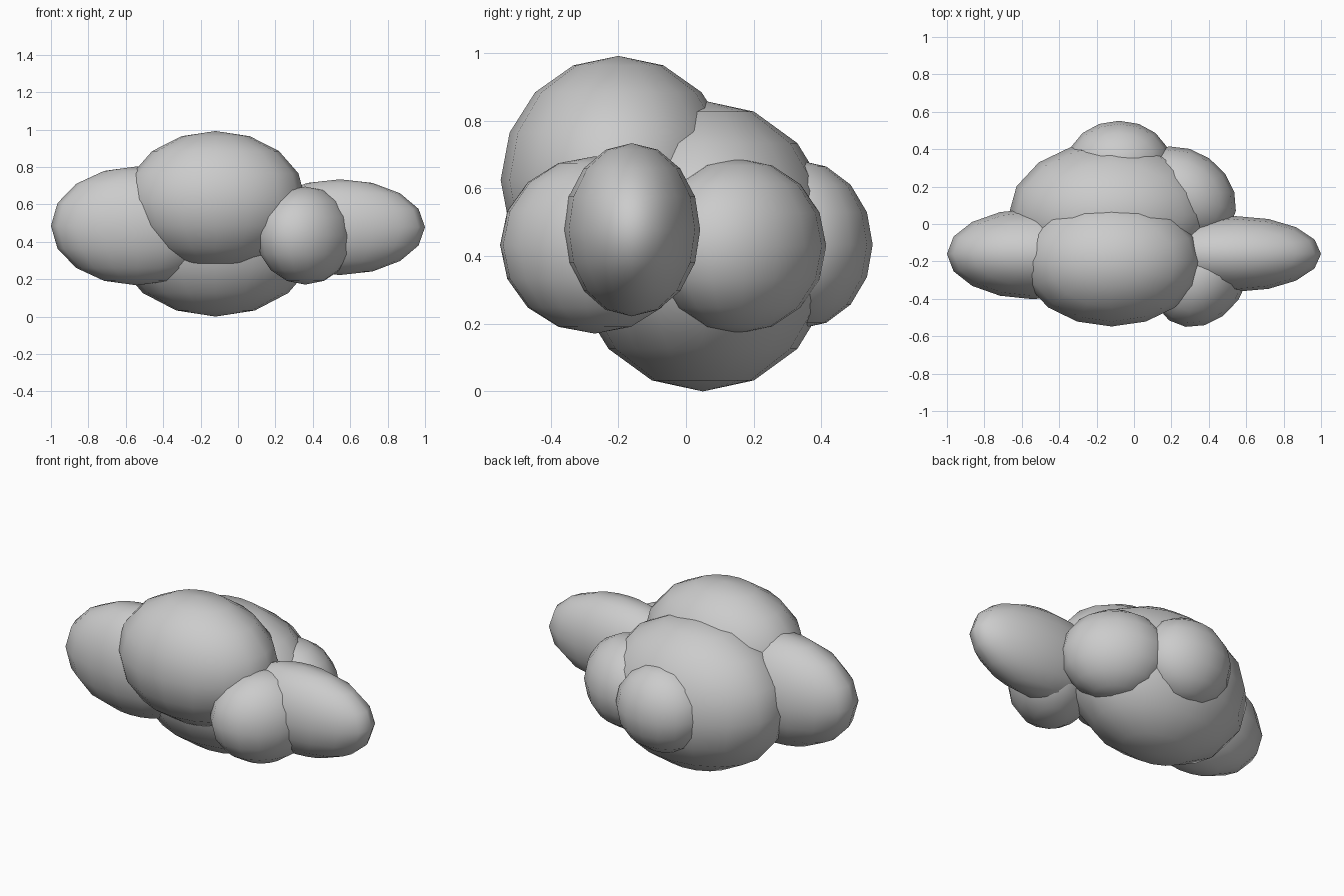
import bpy
import math

cube = bpy.data.objects.get("Cube")
if cube:
    bpy.data.objects.remove(cube, do_unlink=True)

# Single soft grey for the whole cloud
grey = bpy.data.materials.new("cloud_grey")
grey.use_nodes = True
colour = (0.6, 0.6, 0.6, 1)
grey.diffuse_color = colour
grey.node_tree.nodes["Principled BSDF"].inputs["Base Color"].default_value = colour


def puff(name, centre, radii, turn=0):
    """A stretched, smooth low-poly ball, turned about the vertical axis."""
    bpy.ops.mesh.primitive_uv_sphere_add(
        segments=16, ring_count=8, radius=1, location=centre,
        rotation=(0, 0, math.radians(turn)))
    ob = bpy.context.object
    ob.name = name
    ob.scale = radii
    ob.data.materials.append(grey)
    bpy.ops.object.shade_smooth()


# Large central masses
puff("body_puff", (-0.12, 0.05, 0.43), (0.55, 0.395, 0.43))
puff("upper_front_puff", (-0.12, -0.2, 0.625), (0.48, 0.348, 0.367))

# Long side lobes
puff("left_lobe", (0.545, -0.16, 0.478), (0.455, 0.202, 0.256))
puff("right_lobe", (-0.54, -0.16, 0.485), (0.46, 0.242, 0.318))

# Small filler puffs
puff("front_left_puff", (0.36, -0.27, 0.433), (0.3, 0.24, 0.262), 55)
puff("back_left_puff", (0.265, 0.154, 0.43), (0.3, 0.24, 0.258), -35)
puff("back_puff", (-0.08, 0.33, 0.434), (0.275, 0.222, 0.25))
